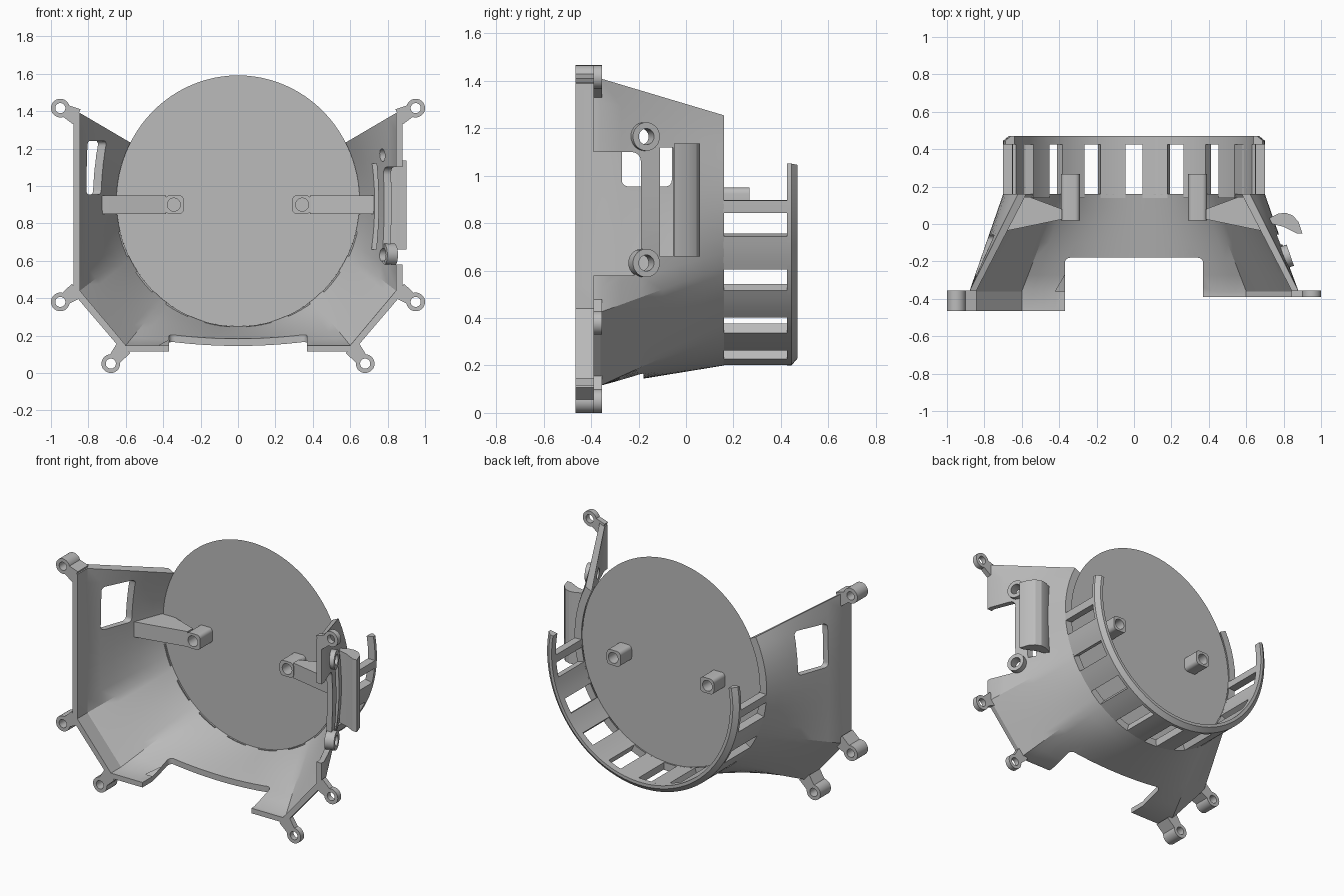
import bpy, bmesh, math
from mathutils import Vector

cube = bpy.data.objects.get("Cube")
if cube:
    bpy.data.objects.remove(cube)

grey = bpy.data.materials.new("plain_grey")
grey.use_nodes = True
grey.diffuse_color = (0.5, 0.5, 0.5, 1)
grey.node_tree.nodes["Principled BSDF"].inputs["Base Color"].default_value = (0.5, 0.5, 0.5, 1)

CZ = 0.92                           # height of the ring centre
OUTER, INNER = (0.70, 0.72), (0.65, 0.671)
parts = []


def finish(name, bm):
    bmesh.ops.recalc_face_normals(bm, faces=bm.faces)
    mesh = bpy.data.meshes.new(name)
    bm.to_mesh(mesh)
    bm.free()
    mesh.materials.append(grey)
    ob = bpy.data.objects.new(name, mesh)
    bpy.context.collection.objects.link(ob)
    parts.append(ob)
    return ob


def loft(name, rows, closed=False):
    """Skin equal rings of points, capping the ends unless closed."""
    bm = bmesh.new()
    rings = [[bm.verts.new(p) for p in row] for row in rows]
    n = len(rings[0])
    pairs = list(zip(rings, rings[1:])) + ([(rings[-1], rings[0])] if closed else [])
    for a, b in pairs:
        for i in range(n):
            j = (i + 1) % n
            bm.faces.new((a[i], a[j], b[j], b[i]))
    if not closed:
        bm.faces.new(rings[0])
        bm.faces.new(rings[-1])
    return finish(name, bm)


def prism(name, pts, axis, lo, hi, rounding=0):
    """Extrude a 2D outline along an axis, with optional rounded corners."""
    def place(p, d):
        return {"x": (d, *p), "y": (p[0], d, p[1]), "z": (*p, d)}[axis]
    bm = bmesh.new()
    a = [bm.verts.new(place(p, lo)) for p in pts]
    b = [bm.verts.new(place(p, hi)) for p in pts]
    bm.faces.new(a)
    bm.faces.new(b)
    for i in range(len(pts)):
        j = (i + 1) % len(pts)
        bm.faces.new((a[i], a[j], b[j], b[i]))
    if rounding:
        edges = [e for e in bm.edges if {e.verts[0] in a, e.verts[1] in a} == {True, False}]
        bmesh.ops.bevel(bm, geom=edges, offset=rounding, segments=5, profile=0.5, affect="EDGES")
    return finish(name, bm)


def rect(u0, u1, v0, v1):
    return [(u0, v0), (u1, v0), (u1, v1), (u0, v1)]


def tube(name, start, end, radius, hole=0, n=28):
    start, end = Vector(start), Vector(end)
    turn = (end - start).to_track_quat("Z", "Y")

    def ring(c, r):
        return [c + turn @ Vector((r * math.cos(t), r * math.sin(t), 0))
                for t in (math.tau * i / n for i in range(n))]
    rows = [ring(start, radius), ring(end, radius)]
    if hole:
        rows += [ring(end, hole), ring(start, hole)]
    return loft(name, rows, closed=bool(hole))


def cut(ob, cutter):
    cutter.hide_render = True
    mod = ob.modifiers.new("cut", "BOOLEAN")
    mod.operation, mod.solver, mod.object = "DIFFERENCE", "EXACT", cutter
    bpy.context.view_layer.objects.active = ob
    bpy.ops.object.modifier_apply(modifier=mod.name)
    parts.remove(cutter)
    bpy.data.objects.remove(cutter)


def on_ring(size, deg):
    """Point on the ring ellipse, measured up from the +x axis."""
    t = math.radians(deg)
    return size[0] * math.cos(t), CZ + size[1] * math.sin(t)


# Shell: faceted open front edge blending into the round back edge
ANGLES = [27.7, -25, -52, -90]
FRONT_OUT = [(0.88, 1.41), (0.88, 0.425), (0.615, 0.115), (0, 0.115)]
FRONT_IN = [(0.845, 1.39), (0.845, 0.44), (0.6, 0.148), (0, 0.148)]


def half_section(front, size, blend, steps=10):
    pts = []
    for k in range(3):
        for i in range(steps + (k == 2)):
            f = i / steps
            p = Vector(front[k]).lerp(Vector(front[k + 1]), f)
            q = Vector(on_ring(size, ANGLES[k] + (ANGLES[k + 1] - ANGLES[k]) * f))
            pts.append(p.lerp(q, blend))
    return pts


def shell_grid(front, size):
    grid = []
    for blend in [None] + [i / 6 for i in range(7)]:
        half = half_section(front, size, blend or 0)
        row = []
        for side, pts in ((1, half), (-1, half[-2::-1])):
            y = -0.36 + 0.52 * (blend or 0)
            if blend is None:
                y = -0.39 if side > 0 else -0.465
            row += [(side * p.x, y, p.y) for p in pts]
        grid.append(row)
    return grid


outer, inner = shell_grid(FRONT_OUT, OUTER), shell_grid(FRONT_IN, INNER)
columns = [[r[i] for r in outer] + [r[i] for r in reversed(inner)] for i in range(len(outer[0]))]
shell = loft("shell", columns)

cut(shell, prism("bottom_notch", rect(-0.37, 0.37, -0.7, -0.18), "z", -0.1, 0.4, 0.03))
cut(shell, prism("side_notch", rect(-0.7, -0.19, 0.58, 1.10), "x", 0.5, 1.1, 0.04))
cut(shell, prism("side_slot", rect(-0.11, -0.055, 0.66, 1.12), "x", 0.5, 1.1))
cut(shell, prism("window", rect(-0.27, -0.06, 0.955, 1.24), "x", -1.1, -0.5, 0.025))

# Screw bosses on the left wall
normal = Vector((0.945, 0.327, 0))
for label, z in (("upper", 1.165), ("lower", 0.632)):
    base = Vector((0.812, -0.175, z))
    cut(shell, tube("boss_hole", base - normal * 0.15, base + normal * 0.15, 0.034))
    tube(label + "_screw_boss", base - normal * 0.035, base + normal * 0.025, 0.06, 0.034)

# Rounded grip beside the slot
prism("side_grip", [(0.72, 0.03), (0.77, 0.055), (0.81, 0.06), (0.85, 0.045), (0.88, 0.01),
                    (0.90, -0.05), (0.87, -0.05), (0.80, -0.015), (0.74, 0.0)], "z", 0.66, 1.135)

# Back disc
bm = bmesh.new()
rim_pts = [on_ring(INNER, 360 * i / 96) for i in range(96)]
bm.faces.new([bm.verts.new((x, 0.15, z)) for x, z in rim_pts])
finish("back_disc", bm)


# Slotted back ring: bars, then the chamfered rim
def arc_band(name, a0, a1, profile):
    n = max(2, round((a1 - a0) / 3))
    rows = []
    for i in range(n + 1):
        row = []
        for f, y in profile:
            size = [a + (b - a) * f for a, b in zip(INNER, OUTER)]
            x, z = on_ring(size, a0 + (a1 - a0) * i / n)
            row.append((x, y, z))
        rows.append(row)
    return loft(name, rows)


BAR = [(0, 0.14), (1, 0.155), (1, 0.44), (0, 0.44)]
for k in range(4):
    for side in (-1, 1):
        mid = -90 + side * (10 + 20 * k)
        arc_band("ring_bar", mid - 5.9, mid + 5.9, BAR)
for mid in (-4, -176):
    arc_band("ring_end_bar", mid - 2.1, mid + 2.1, BAR)
arc_band("ring_rim", -190.5, 10.5, [(0, 0.425), (1, 0.425), (1, 0.445), (0.4, 0.47), (0, 0.47)])

# Mounting ears and inner posts on both sides
EARS = [("upper", (0.95, 1.416), (0.862, 1.37)), ("middle", (0.95, 0.38), (0.862, 0.44)),
        ("lower", (0.68, 0.05), (0.61, 0.135))]
for side, word, y0, y1 in ((1, "left", -0.39, -0.355), (-1, "right", -0.465, -0.355)):
    for label, c, root in EARS:
        name = f"{word}_{label}_ear"
        tube(name, (side * c[0], y0, c[1]), (side * c[0], y1, c[1]), 0.05, 0.027)
        c, root = Vector(c), Vector(root)
        d = (root - c).normalized()
        w = Vector((-d.y, d.x))
        near = c + d * 0.034
        outline = [near + w * 0.034, root + w * 0.045, root - w * 0.045, near - w * 0.034]
        prism(name + "_arm", [(side * p.x, p.y) for p in outline], "y", y0, y1)

    post = prism(word + "_post", rect(side * 0.29, side * 0.39, 0.85, 0.95), "y", 0.02, 0.268, 0.025)
    cut(post, tube("post_hole", (side * 0.343, -0.1, 0.9), (side * 0.343, 0.4, 0.9), 0.035))
    arm = [(0.73, -0.045), (0.65, -0.03), (0.385, 0.025), (0.385, 0.08), (0.56, 0.145), (0.67, 0.145)]
    prism(word + "_post_arm", [(side * x, y) for x, y in arm], "z", 0.85, 0.95)

# Smooth shading with sharp edges kept
bpy.ops.object.select_all(action="DESELECT")
for ob in parts:
    ob.select_set(True)
bpy.context.view_layer.objects.active = shell
bpy.ops.object.shade_smooth_by_angle(angle=math.radians(25))
